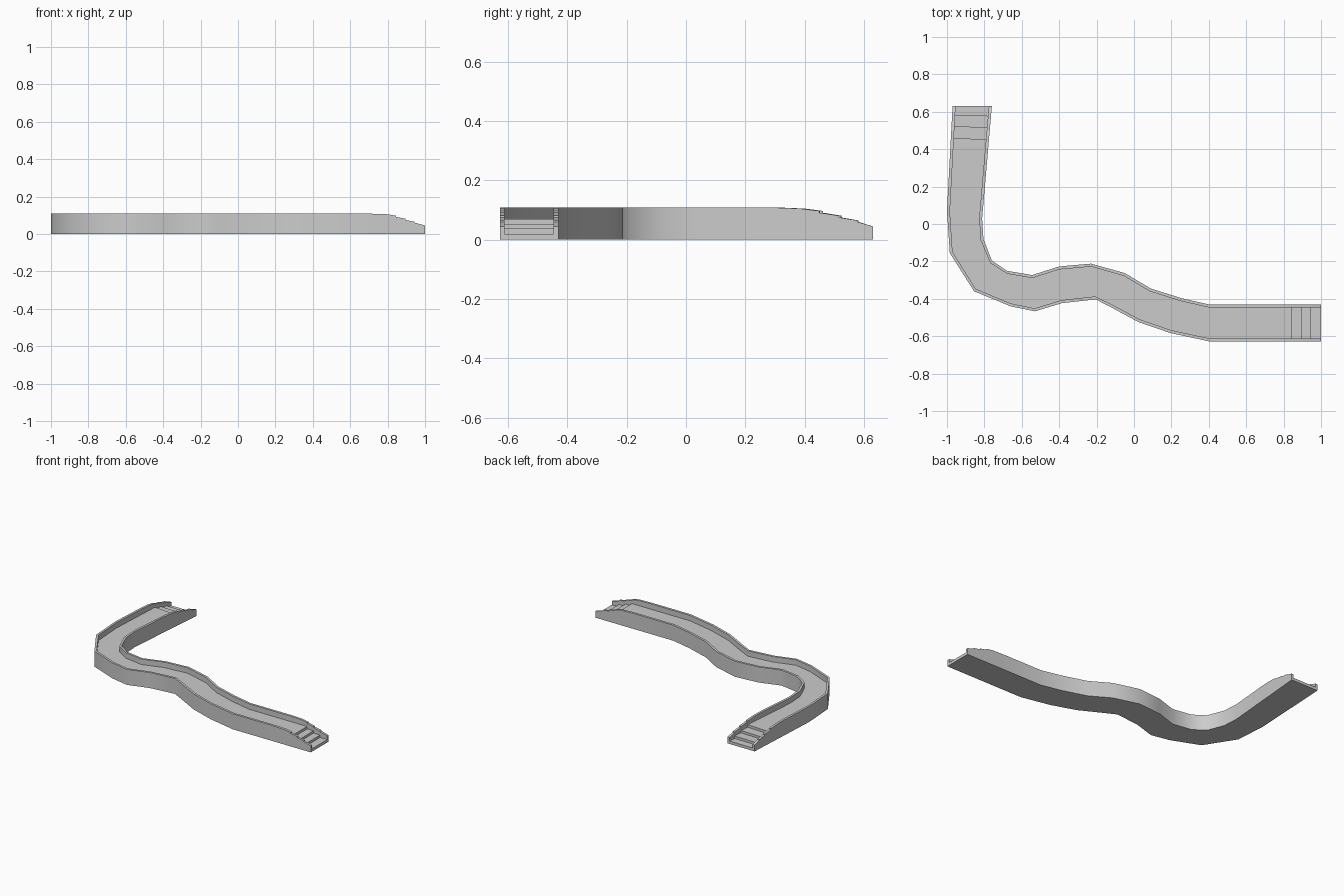
import bpy, bmesh
from mathutils import Vector

if "Cube" in bpy.data.objects:
    bpy.data.objects.remove(bpy.data.objects["Cube"])

WALL_T = 0.016     # parapet thickness
WALL_H = 0.108     # parapet top
DECK_H = 0.07      # walkway height

# Plan outline: matching points on the outer and inner edge of the path
outer = [(-.97, .63), (-1, .07), (-.985, -.155), (-.855, -.36), (-.66, -.44),
         (-.53, -.467), (-.385, -.423), (-.205, -.403), (-.12, -.447),
         (.025, -.525), (.195, -.583), (.40, -.627), (1, -.627)]
inner = [(-.76, .63), (-.812, .03), (-.805, -.08), (-.76, -.195), (-.68, -.25),
         (-.545, -.273), (-.40, -.227), (-.23, -.212), (-.05, -.262),
         (.09, -.345), (.255, -.397), (.40, -.43), (1, -.43)]
A = [Vector(p) for p in outer]
B = [Vector(p) for p in inner]

# Parapet and deck heights at the stepped ends (station index, wall, deck)
profile = [(0, .108, .07), (1, .105, .07), (2, .097, .07), (2, .091, .053),
           (3, .081, .053), (3, .075, .037), (4, .065, .037), (4, .060, .02),
           (5, .045, .02)]


def stepped_end(end, start, fractions):
    """Stations from the straight run down the steps to the path's end."""
    return [(A[start].lerp(A[end], fractions[i]), B[start].lerp(B[end], fractions[i]), w, d)
            for i, w, d in profile]


stations = stepped_end(0, 1, (.46, .59, .70, .81, .914, 1))[::-1]
stations += [(A[i], B[i], WALL_H, DECK_H) for i in range(1, 12)]
stations += stepped_end(12, 11, (.52, .667, .742, .825, .908, 1))

# Loft a U-shaped section through every station
bm = bmesh.new()
rings = []
for a, b, wall, deck in stations:
    t = (b - a).normalized() * WALL_T
    section = [(a, 0), (a, wall), (a + t, wall), (a + t, deck),
               (b - t, deck), (b - t, wall), (b, wall), (b, 0)]
    rings.append([bm.verts.new((p.x, p.y, z)) for p, z in section])
for r, s in zip(rings, rings[1:]):
    for k in range(8):
        n = (k + 1) % 8
        bm.faces.new((r[k], r[n], s[n], s[k]))

# End caps
for r in (rings[0], rings[-1]):
    bm.faces.new(r)

# Clean up the vertical risers and orient the surface
bmesh.ops.remove_doubles(bm, verts=bm.verts, dist=1e-5)
bmesh.ops.dissolve_degenerate(bm, dist=1e-5, edges=bm.edges)
bmesh.ops.recalc_face_normals(bm, faces=bm.faces)

mesh = bpy.data.meshes.new("winding_walkway")
bm.to_mesh(mesh)
bm.free()
walkway = bpy.data.objects.new("winding_walkway", mesh)
bpy.context.collection.objects.link(walkway)

# Smooth the curved sides, keep step and parapet edges sharp
bpy.context.view_layer.objects.active = walkway
walkway.select_set(True)
bpy.ops.object.shade_smooth_by_angle(angle=0.65)
